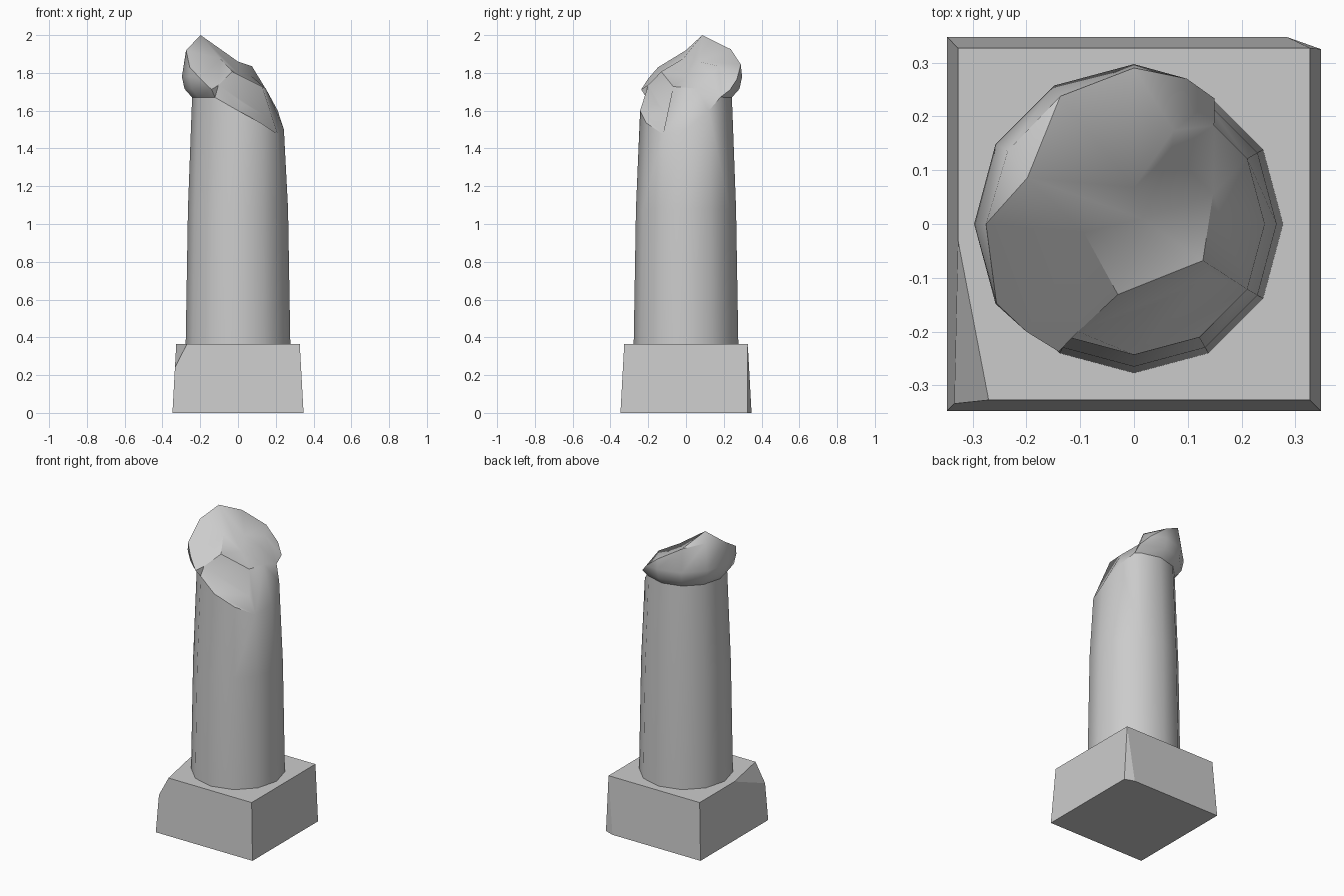
import bpy, bmesh
from math import radians, cos, sin
from mathutils import Vector

if "Cube" in bpy.data.objects:
    bpy.data.objects.remove(bpy.data.objects["Cube"])


def finish(bm, name, angle=None):
    bmesh.ops.recalc_face_normals(bm, faces=bm.faces[:])
    mesh = bpy.data.meshes.new(name)
    bm.to_mesh(mesh)
    bm.free()
    ob = bpy.data.objects.new(name, mesh)
    bpy.context.collection.objects.link(ob)
    if angle:
        bpy.ops.object.select_all(action='DESELECT')
        ob.select_set(True)
        bpy.context.view_layer.objects.active = ob
        bpy.ops.object.shade_smooth_by_angle(angle=radians(angle))
    return ob


def chip(bm, a, b, c):
    """Slice off the outer side of a plane through three points and cap it."""
    a, b, c = Vector(a), Vector(b), Vector(c)
    n = (b - a).cross(c - a).normalized()
    if n.dot(a - Vector((0, 0, 0.18))) < 0:
        n = -n
    bmesh.ops.bisect_plane(bm, geom=bm.verts[:] + bm.edges[:] + bm.faces[:], dist=1e-4,
                           plane_co=a, plane_no=n, clear_outer=True)
    bmesh.ops.holes_fill(bm, edges=[e for e in bm.edges if e.is_boundary], sides=0)


# Plinth: tapered block with two chipped corners
bm = bmesh.new()
bmesh.ops.create_cube(bm, size=1)
for v in bm.verts:
    h = 0.347 if v.co.z < 0 else 0.327
    v.co = (h if v.co.x > 0 else -h, h if v.co.y > 0 else -h, 0 if v.co.z < 0 else 0.365)
chip(bm, (-0.327, -0.03, 0.365), (-0.27, -0.327, 0.365), (-0.334, -0.334, 0.24))
chip(bm, (0.285, 0.347, 0), (0.347, 0.325, 0), (0.327, 0.327, 0.365))
finish(bm, "plinth")

# Column: twelve-sided shaft with a flared, broken capital
bm = bmesh.new()
P = {}


def add(key, x, y, z):
    P[key] = bm.verts.new((x, y, z))


def polar(key, i, r, z):
    a = radians(30 * i)
    add(f"{key}{i}", r * cos(a), r * sin(a), z)


def face(keys):
    bm.faces.new([P[k] for k in keys.split()])


# shaft rings and broken shaft edge
shaft_top = [1.5, 1.6] + [1.67] * 7 + [1.6, 1.535, 1.475]
for i in range(12):
    polar("a", i, 0.277, 0.365)
    polar("b", i, 0.265, 1.08)
    polar("s", i, 0.243, shaft_top[i])
# capital flare rings on the surviving side
rim = {3: (0.29, 1.845), 4: (0.274, 1.925), 5: (0.271, 1.95), 6: (0.275, 1.92), 7: (0.295, 1.83)}
for i, (r, z) in rim.items():
    polar("l", i, 0.283, 1.715)
    polar("m", i, 0.297, 1.78)
    polar("r", i, r, z)
# points of the fracture
fracture = {
    "P": (-0.198, 0.086, 2.0), "B": (-0.093, -0.016, 1.875), "C": (-0.03, -0.131, 1.807),
    "K": (-0.104, -0.2, 1.735), "H": (-0.14, -0.237, 1.712), "J": (-0.2, -0.2, 1.77),
    "R": (0.0, 0.068, 1.86), "V": (0.015, 0.01, 1.785), "T": (0.074, 0.174, 1.835),
    "U": (0.069, 0.133, 1.785), "E": (0.098, 0.27, 1.767), "F": (0.15, 0.233, 1.71),
    "G": (0.149, 0.183, 1.672), "N": (0.147, 0.056, 1.717), "D": (0.128, -0.068, 1.728),
    "O": (0.147, -0.095, 1.57), "Q": (0.03, -0.153, 1.638)}
for k, co in fracture.items():
    add(k, *co)

# shaft sides
for i in range(12):
    j = (i + 1) % 12
    face(f"a{i} a{j} b{j} b{i}")
    face(f"b{i} b{j} s{j} G s{i}" if i == 1 else f"b{i} b{j} s{j} s{i}")
face(" ".join(f"a{i}" for i in range(12)))
# capital sides
for i in range(3, 7):
    for lo, hi in ("sl", "lm", "mr"):
        face(f"{lo}{i} {lo}{i+1} {hi}{i+1} {hi}{i}")
for f in ("s2 F G", "s2 s3 l3 F", "F l3 m3 E", "E m3 r3",
          "s7 s8 H l7", "l7 H J m7", "m7 J r7", "s8 K H"):
    face(f)
# fracture surfaces: high left facets, hollow, notch, front strip, low right slope
for f in ("P r6 r7 J H K C B", "P r4 r5", "P r5 r6",
          "P R r4", "r4 R r3", "r3 R T", "r3 T E",
          "P B V R", "B C V", "C D V", "D N V", "N U V", "R V U T",
          "E T U G F", "N s1 G U", "C K Q O D",
          "K s8 s9 Q", "Q s9 s10 s11 O", "O s11 s0 N D", "s0 s1 N"):
    face(f)
finish(bm, "broken_column", 38)
